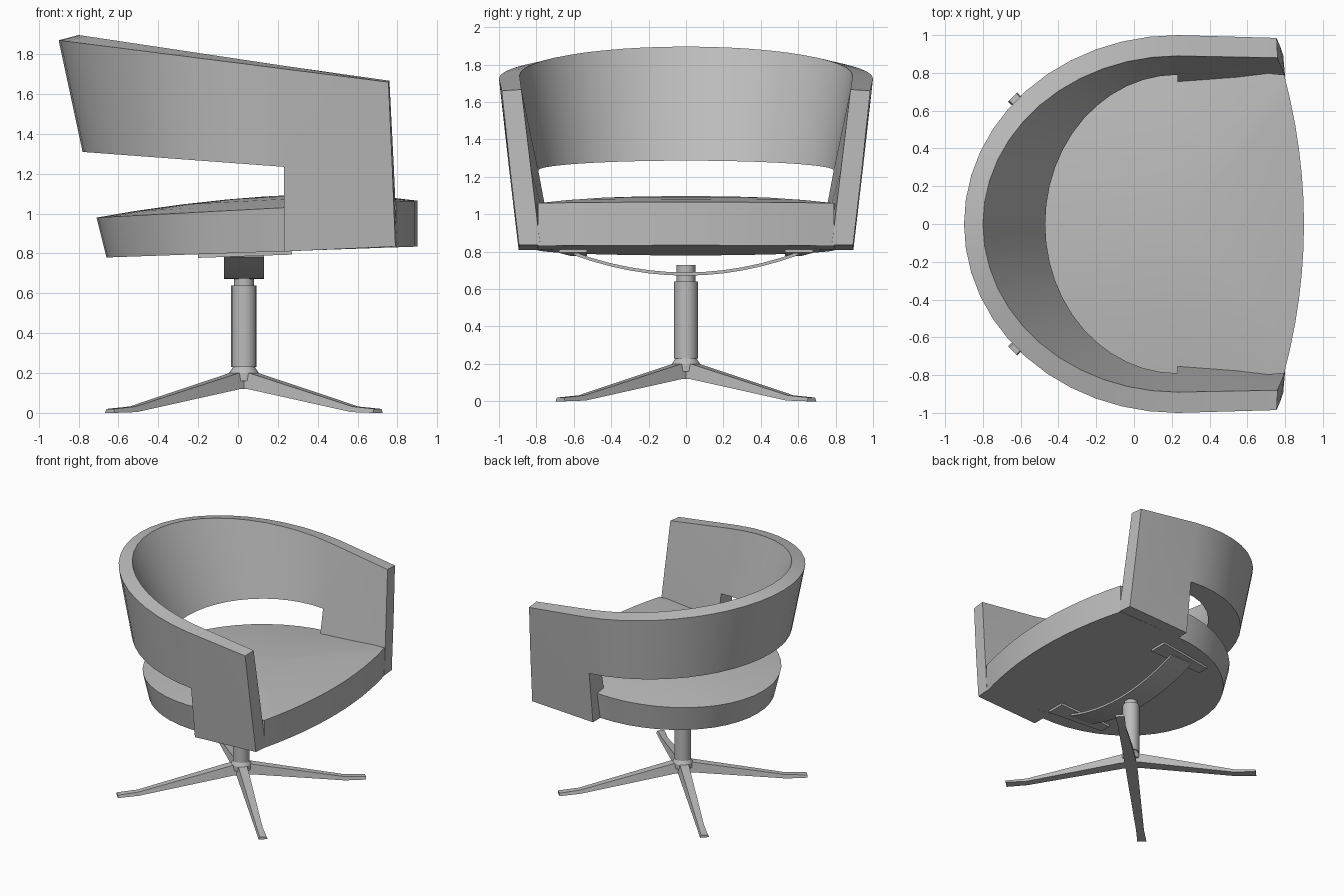
import bpy, bmesh, math

if "Cube" in bpy.data.objects:
    bpy.data.objects.remove(bpy.data.objects["Cube"])

grey = bpy.data.materials.new("plain grey")
grey.use_nodes = True
grey.diffuse_color = (0.5, 0.5, 0.5, 1)
grey.node_tree.nodes["Principled BSDF"].inputs["Base Color"].default_value = (0.5, 0.5, 0.5, 1)

PANEL_X = 0.23   # where the closed arm panels start
POST_X = 0.03    # axis of the pedestal


def finish(bm, name):
    bmesh.ops.remove_doubles(bm, verts=bm.verts, dist=0.0005)
    bmesh.ops.recalc_face_normals(bm, faces=bm.faces)
    mesh = bpy.data.meshes.new(name)
    bm.to_mesh(mesh)
    bm.free()
    mesh.materials.append(grey)
    obj = bpy.data.objects.new(name, mesh)
    bpy.context.collection.objects.link(obj)
    bpy.ops.object.select_all(action='DESELECT')
    obj.select_set(True)
    bpy.context.view_layer.objects.active = obj
    bpy.ops.object.shade_smooth_by_angle(angle=math.radians(25))
    return obj


def loft(bm, loops, caps=True):
    """Skin a list of equal closed loops."""
    rows = [[bm.verts.new(p) for p in loop] for loop in loops]
    n = len(rows[0])
    for a, b in zip(rows, rows[1:]):
        for i in range(n):
            j = (i + 1) % n
            bm.faces.new((a[i], a[j], b[j], b[i]))
    if caps:
        bm.faces.new(rows[0])
        bm.faces.new(rows[-1])
    return rows


def oval(a, b, t):
    return PANEL_X - a * math.cos(t), b * math.sin(t)


def outer_top(x):
    return 1.87 - 0.127 * (x + 0.9)


def inner_top(x):
    return 1.895 - 0.15 * (x + 0.79)


def opening(x):
    return 1.235 - 0.074 * (x - PANEL_X)


# Wraparound back and arms
bm = bmesh.new()
steps = 24
back = []
for k in range(steps + 1):
    t = math.pi * (k / steps - 0.5)
    loop = []
    for a, b, height in ((1.13, 1.0, outer_top), (1.01, 0.945, opening),
                         (0.70, 0.79, opening), (1.03, 0.89, inner_top)):
        x, y = oval(a, b, t)
        loop.append((x, y, height(x)))
    back.append(loop)
loft(bm, back, caps=False)
for s in (-1, 1):
    x = PANEL_X
    rear = [(x, s, outer_top(x)), (x, s * 0.945, opening(x)), (x, s * 0.895, 0.81),
            (x, s * 0.71, 0.81), (x, s * 0.79, opening(x)), (x, s * 0.89, inner_top(x))]
    front = [(0.755, s * 0.985, 1.66), (0.774, s * 0.94, 1.235), (0.79, s * 0.893, 0.835),
             (0.80, s * 0.78, 0.835), (0.782, s * 0.828, 1.235), (0.76, s * 0.88, 1.667)]
    rows = loft(bm, [rear, front], caps=False)
    bm.faces.new(rows[1])
    bm.faces.new(rows[0][1:5])
finish(bm, "back_and_arms")

# Seat cushion: rounded rear, straight sides between the arms, bowed front
bm = bmesh.new()


def seat_outline(a, b):
    pts = [oval(a, b, math.pi * (k / steps - 0.5)) for k in range(steps + 1)]
    for k in range(13):
        y = 0.79 * (1 - k / 6)
        pts.append((0.9 - 0.105 * (y / 0.79) ** 2, y))
    return pts


def seat_ring(a, b, scale, height):
    return [(PANEL_X + (x - PANEL_X) * scale, y * scale, height(x, scale))
            for x, y in seat_outline(a, b)]


def seat_top(x, s):
    x = PANEL_X + (x - PANEL_X) * s
    return 0.98 + 0.053 * (x + 0.71) + 0.062 * (1 - s * s)


def seat_bottom(x, s):
    return 0.78 + 0.035 * (x + 0.66)


rings = [seat_ring(0.89, 0.80, 1, seat_bottom)]
rings += [seat_ring(0.94, 0.84, s, seat_top) for s in (1, 0.8, 0.55, 0.3, 0.1)]
loft(bm, rings)
finish(bm, "seat")

# Mounting plates under the seat sides
for s, side in ((1, "left"), (-1, "right")):
    bm = bmesh.new()
    loft(bm, [[(x, s * y, z + 0.035 * x) for x, y in
               ((-0.2, 0.53), (0.27, 0.53), (0.27, 0.68), (-0.2, 0.62))]
              for z in (0.785, 0.81)])
    finish(bm, side + "_mounting_plate")

# Sprung strap that carries the seat
bm = bmesh.new()
strap = []
for k in range(13):
    y = -0.6 + 0.1 * k
    z = 0.672 + 0.305 * y * y
    strap.append([(-0.07, y, z), (0.13, y, z), (0.13, y, z + 0.017), (-0.07, y, z + 0.017)])
loft(bm, strap)
finish(bm, "support_strap")

# Turned pedestal
bm = bmesh.new()
profile = [(0.075, 0.16), (0.075, 0.2), (0.055, 0.23), (0.064, 0.23),
           (0.064, 0.64), (0.05, 0.64), (0.05, 0.73)]
loft(bm, [[(POST_X + r * math.cos(math.tau * k / 16), r * math.sin(math.tau * k / 16), z)
           for k in range(16)] for r, z in profile])
finish(bm, "pedestal")

# Four splayed legs on the diagonals
sections = [(0, 0.12, 0.2, 0.045), (0.07, 0.12, 0.2, 0.045),
            (0.79, 0.004, 0.032, 0.03), (0.95, 0, 0.02, 0.035)]
for n, name in enumerate(("front_left", "back_left", "back_right", "front_right")):
    ang = math.pi / 4 + n * math.pi / 2
    c, s = math.cos(ang), math.sin(ang)
    bm = bmesh.new()
    loft(bm, [[(POST_X + r * c - v * s, r * s + v * c, z)
               for v, z in ((-w, lo), (w, lo), (w * 0.75, hi), (-w * 0.75, hi))]
              for r, lo, hi, w in sections])
    finish(bm, name + "_leg")
